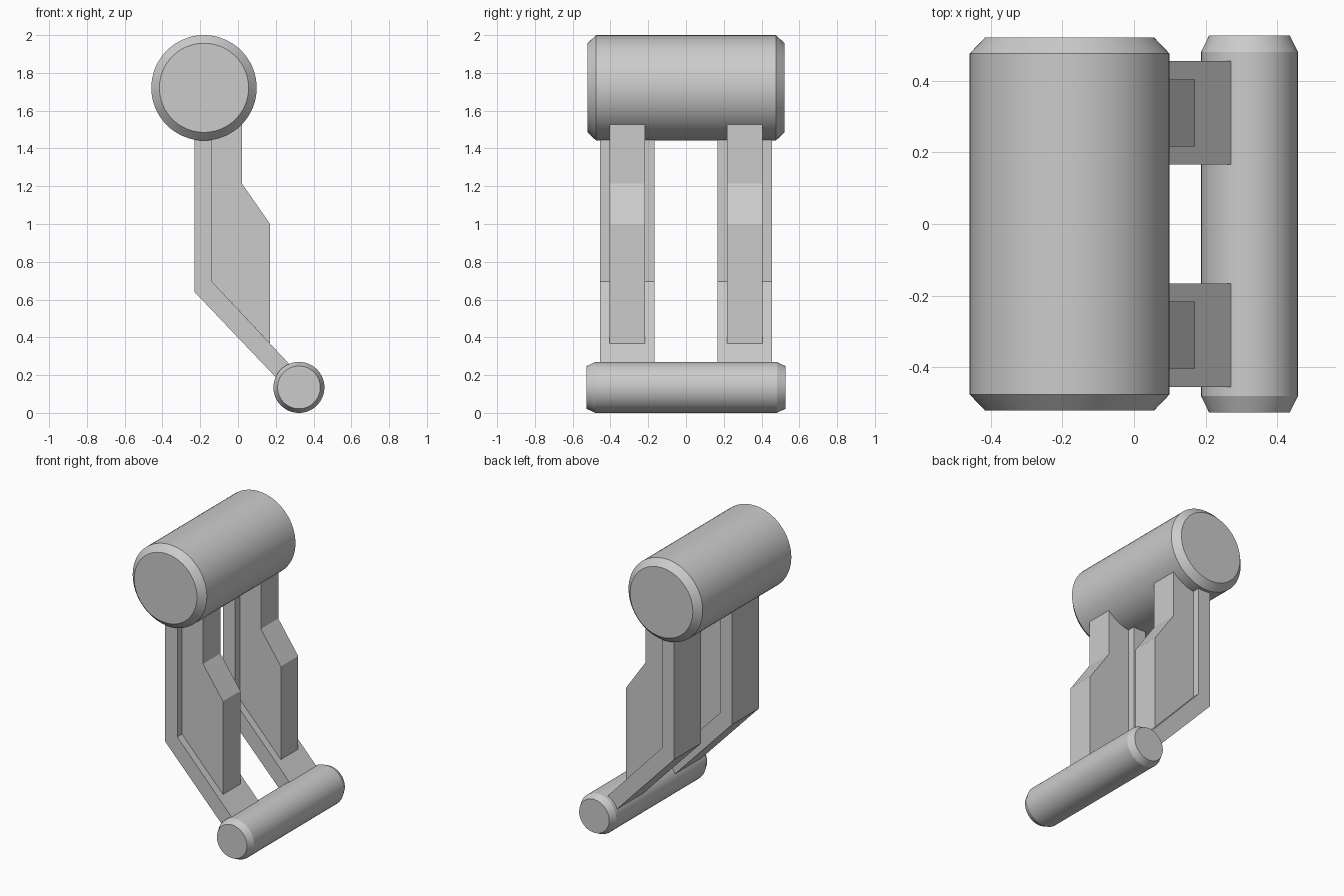
import bpy, bmesh
from math import sin, cos, pi, radians

if "Cube" in bpy.data.objects:
    bpy.data.objects.remove(bpy.data.objects["Cube"])

SEGMENTS = 64


def make_object(name, bm):
    bmesh.ops.recalc_face_normals(bm, faces=bm.faces[:])
    mesh = bpy.data.meshes.new(name)
    bm.to_mesh(mesh)
    bm.free()
    obj = bpy.data.objects.new(name, mesh)
    bpy.context.collection.objects.link(obj)
    return obj


def roller(name, x, z, radius, cap_radius, half_length, half_body):
    """Cylinder along y with chamfered rims."""
    bm = bmesh.new()
    rings = []
    for y, r in ((-half_length, cap_radius), (-half_body, radius),
                 (half_body, radius), (half_length, cap_radius)):
        angles = [2 * pi * i / SEGMENTS for i in range(SEGMENTS)]
        rings.append([bm.verts.new((x + r * cos(a), y, z + r * sin(a))) for a in angles])
    for a, b in zip(rings, rings[1:]):
        for i in range(SEGMENTS):
            j = (i + 1) % SEGMENTS
            bm.faces.new((a[i], a[j], b[j], b[i]))
    bm.faces.new(rings[0])
    bm.faces.new(rings[-1])
    obj = make_object(name, bm)
    bpy.ops.object.select_all(action='DESELECT')
    obj.select_set(True)
    bpy.context.view_layer.objects.active = obj
    bpy.ops.object.shade_smooth_by_angle(angle=radians(20))
    return obj


def mirrored_plate(name, profile, y0, y1):
    """Extrude an x-z profile from y0 to y1 and mirror it across y = 0."""
    bm = bmesh.new()
    face = bm.faces.new([bm.verts.new((x, y0, z)) for x, z in profile])
    ext = bmesh.ops.extrude_face_region(bm, geom=[face])
    verts = [v for v in ext["geom"] if isinstance(v, bmesh.types.BMVert)]
    bmesh.ops.translate(bm, vec=(0, y1 - y0, 0), verts=verts)
    obj = make_object(name, bm)
    mod = obj.modifiers.new("Mirror", 'MIRROR')
    mod.use_axis = (False, True, False)
    return obj


# Large upper and small lower rollers
roller("upper_roller", -0.18, 1.721, 0.279, 0.236, 0.521, 0.476)
roller("lower_roller", 0.3225, 0.135, 0.135, 0.113, 0.526, 0.481)

# Wide bent straps joining the rollers
mirrored_plate("bent_strap", [
    (-0.23, 1.6), (-0.23, 0.64), (0.235, 0.152),
    (0.30, 0.228), (-0.138, 0.695), (-0.138, 1.6)], 0.166, 0.455)

# Narrower stiffening ribs in front of the straps
mirrored_plate("stiffening_rib", [
    (-0.138, 1.6), (-0.138, 0.695), (0.17, 0.367),
    (0.17, 1.0), (0.02, 1.215), (0.02, 1.6)], 0.217, 0.404)
